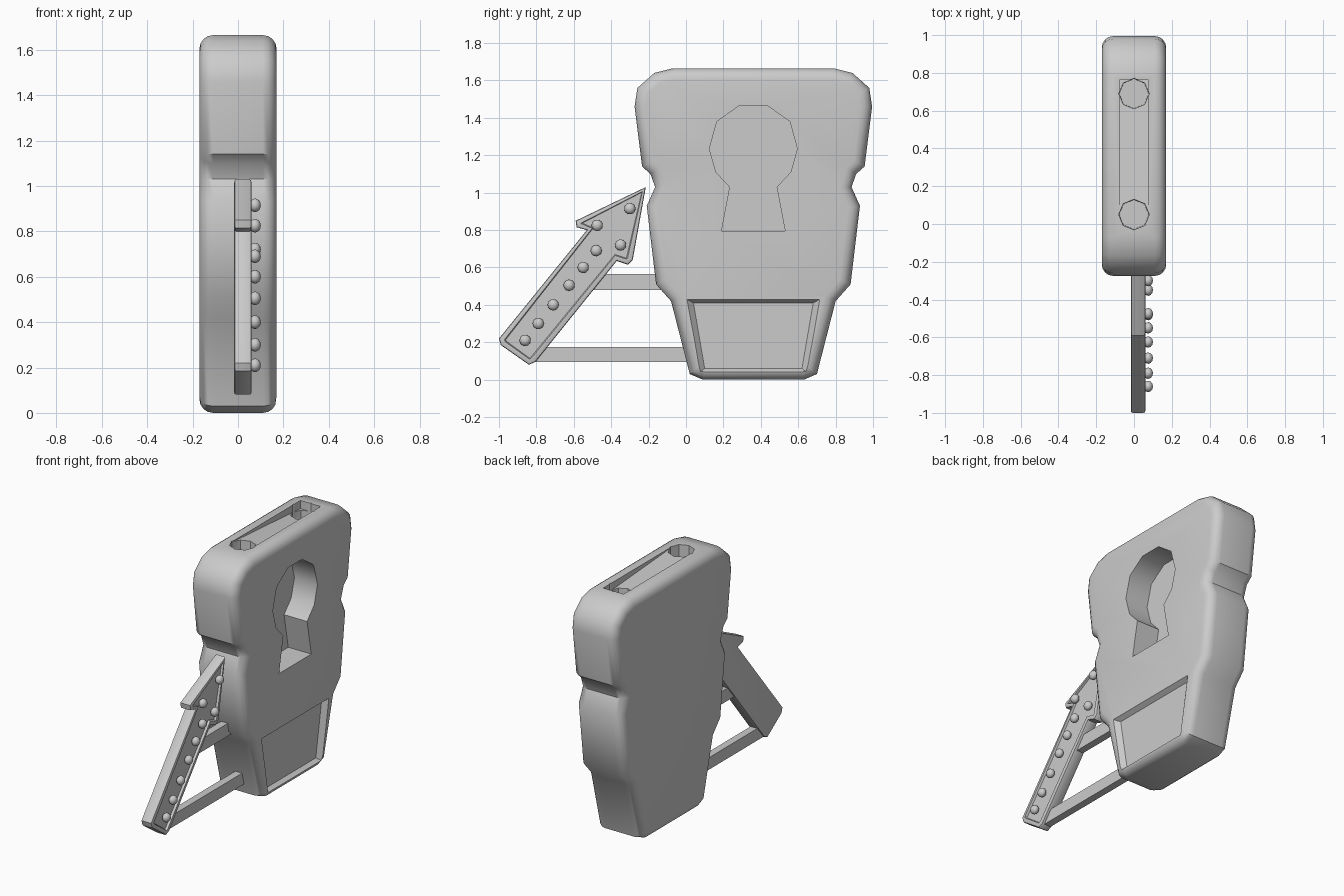
import bpy, bmesh, math
from mathutils import Vector

if "Cube" in bpy.data.objects:
    bpy.data.objects.remove(bpy.data.objects["Cube"])

CY = 0.36  # symmetry axis of the body in y


def finish(bm, name):
    bmesh.ops.recalc_face_normals(bm, faces=bm.faces[:])
    me = bpy.data.meshes.new(name)
    bm.to_mesh(me)
    bm.free()
    ob = bpy.data.objects.new(name, me)
    bpy.context.collection.objects.link(ob)
    return ob


def loft(name, a, xa, b, xb):
    """Solid between two (y, z) outlines at x = xa and x = xb."""
    bm = bmesh.new()
    va = [bm.verts.new((xa, y, z)) for y, z in a]
    vb = [bm.verts.new((xb, y, z)) for y, z in b]
    n = len(a)
    bm.faces.new(va)
    bm.faces.new(vb[::-1])
    for i in range(n):
        j = (i + 1) % n
        bm.faces.new((va[i], va[j], vb[j], vb[i]))
    return finish(bm, name)


def mirrored(half):
    return half + [(2 * CY - y, z) for y, z in reversed(half)]


def bevel(ob, width, segments, angle):
    m = ob.modifiers.new("bevel", 'BEVEL')
    m.width, m.segments = width, segments
    m.limit_method, m.angle_limit = 'ANGLE', math.radians(angle)
    m.use_clamp_overlap = False


def cut(ob, cutter):
    m = ob.modifiers.new("cut", 'BOOLEAN')
    m.operation, m.solver, m.object = 'DIFFERENCE', 'EXACT', cutter
    cutter.hide_render = True


def bake(ob, angle):
    bpy.ops.object.select_all(action='DESELECT')
    ob.select_set(True)
    bpy.context.view_layer.objects.active = ob
    bpy.ops.object.convert(target='MESH')
    bpy.ops.object.shade_smooth_by_angle(angle=math.radians(angle))


# Body: rounded slab with a notched waist
half = [(-0.07, 1.665), (-0.17, 1.64), (-0.26, 1.56), (-0.275, 1.46),
        (-0.235, 1.14), (-0.19, 1.10), (-0.165, 1.03), (-0.21, 0.93),
        (-0.16, 0.51), (-0.08, 0.42), (0.02, 0.03), (0.09, 0.0)]
outline = mirrored(half)
body = loft("body", outline, -0.17, outline, 0.17)
bevel(body, 0.06, 4, 60)

cutters = []
# Keyhole pocket
key = mirrored([(0.285, 1.465), (0.165, 1.38), (0.125, 1.235),
                (0.16, 1.11), (0.235, 1.03), (0.19, 0.795)])
cutters.append(loft("keyhole_cutter", key, 0.0, key, 0.3))

# Sunken lower panel with sloping rim
inner = mirrored([(0.04, 0.41), (0.10, 0.06)])
outer = mirrored([(0.005, 0.43), (0.075, 0.04)])
k = 0.03
far = [(o[0] * 2 - i[0], o[1] * 2 - i[1]) for i, o in zip(inner, outer)]
cutters.append(loft("panel_cutter", inner, 0.17 - k, far, 0.17 + k))

# Coin holes in the top
for y in (0.05, 0.69):
    bm = bmesh.new()
    bmesh.ops.create_cone(bm, cap_ends=True, segments=8, radius1=0.078,
                          radius2=0.085, depth=0.3)
    bmesh.ops.translate(bm, verts=bm.verts[:], vec=(0, y, 1.68))
    cutters.append(finish(bm, "top_hole_cutter"))

# Shallow sloping groove joining the holes
wedge = [(0.06, 1.66), (0.06, 1.75), (0.765, 1.75), (0.765, 1.61)]
cutters.append(loft("groove_cutter", wedge, -0.075, wedge, 0.075))

for c in cutters:
    cut(body, c)
bake(body, 40)
for c in cutters:
    bpy.data.objects.remove(c)

# Arrow sign with raised rim
arrow_pts = [(-0.215, 1.03), (-0.59, 0.85), (-0.585, 0.815), (-0.53, 0.80),
             (-1.0, 0.22), (-0.99, 0.185), (-0.84, 0.08), (-0.805, 0.095),
             (-0.37, 0.635), (-0.31, 0.615), (-0.285, 0.64)]
arrow = loft("arrow_sign", arrow_pts, -0.017, arrow_pts, 0.06)
bm = bmesh.new()
bm.from_mesh(arrow.data)
face = max(bm.faces, key=lambda f: f.calc_center_median().x)
bmesh.ops.inset_region(bm, faces=[face], thickness=0.03)
bmesh.ops.inset_region(bm, faces=[face], thickness=0.006)
bmesh.ops.translate(bm, verts=face.verts[:], vec=(-0.014, 0, 0))
rim = [e for e in bm.edges if len(e.link_faces) == 2
       and 1.2 < e.calc_face_angle() < 1.9
       and any(abs(f.normal.x) < 0.1 for f in e.link_faces)
       and abs(e.verts[0].co.x - e.verts[1].co.x) < 0.001]
bmesh.ops.bevel(bm, geom=rim, offset=0.01, segments=2, affect='EDGES', profile=0.5)
bm.to_mesh(arrow.data)
bm.free()
bake(arrow, 35)

# Light bulbs on the arrow
bulbs = [(-0.30, 0.915), (-0.475, 0.825), (-0.35, 0.72), (-0.48, 0.69),
         (-0.55, 0.60), (-0.625, 0.505), (-0.71, 0.40), (-0.79, 0.30),
         (-0.86, 0.21)]
for y, z in bulbs:
    bm = bmesh.new()
    bmesh.ops.create_uvsphere(bm, u_segments=12, v_segments=8, radius=0.03)
    bmesh.ops.scale(bm, verts=bm.verts[:], vec=(0.85, 1, 1))
    bmesh.ops.translate(bm, verts=bm.verts[:], vec=(0.075, y, z))
    bake(finish(bm, "bulb"), 60)

# Struts holding the arrow to the body
for name, y0, y1, z0, z1 in (("upper_strut", -0.52, -0.08, 0.48, 0.565),
                             ("lower_strut", -0.84, 0.08, 0.095, 0.175)):
    pts = [(y0, z0), (y1, z0), (y1, z1), (y0, z1)]
    loft(name, pts, -0.008, pts, 0.042)
